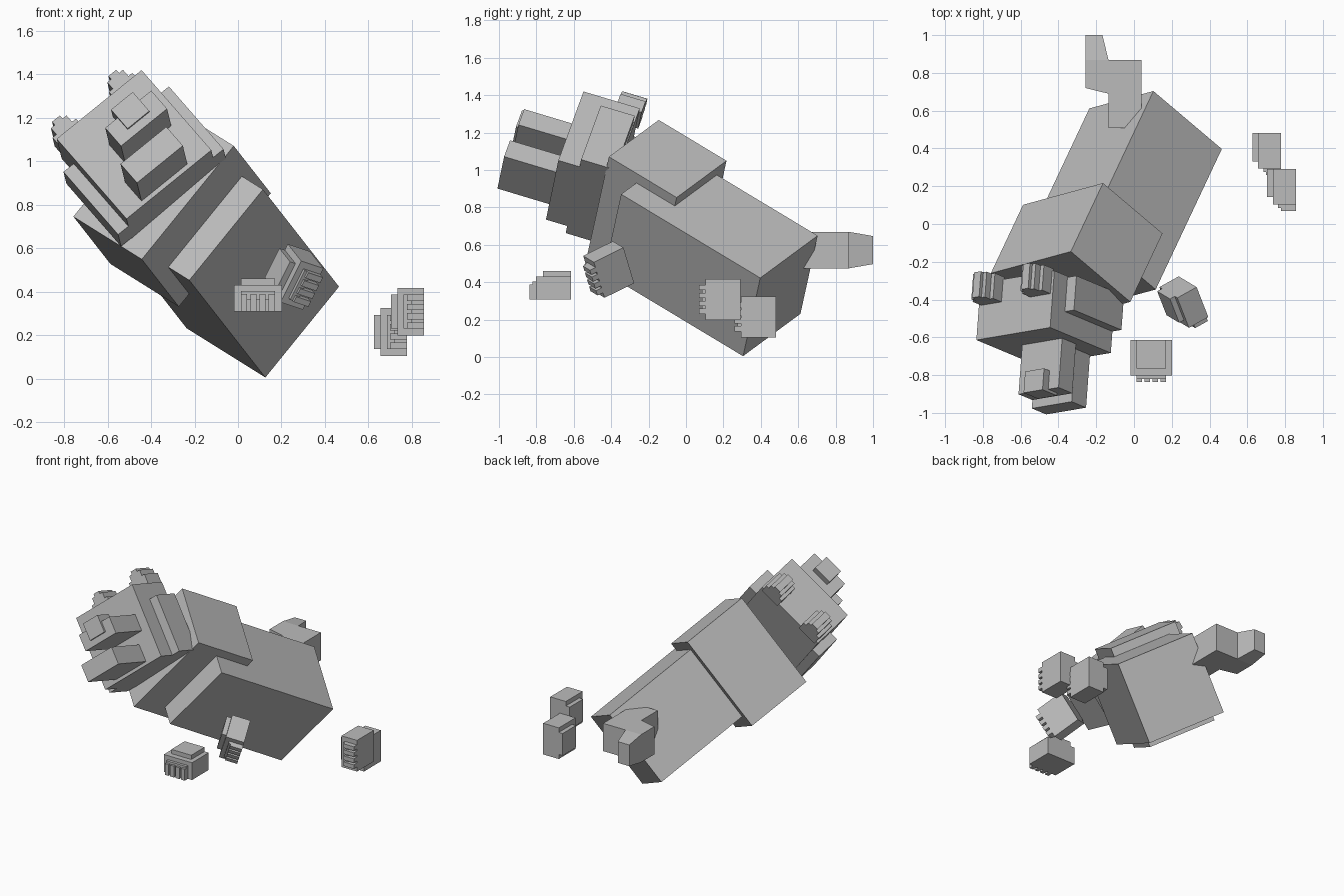
import bpy, bmesh
from mathutils import Vector as V

if "Cube" in bpy.data.objects:
    bpy.data.objects.remove(bpy.data.objects["Cube"])

grey = bpy.data.materials.new("plain grey")
grey.diffuse_color = (0.5, 0.5, 0.5, 1)
grey.use_nodes = True
grey.node_tree.nodes["Principled BSDF"].inputs["Base Color"].default_value = grey.diffuse_color


def add_block(bm, o, a, b, c):
    """Box from one corner and three edge vectors."""
    vs = [bm.verts.new(o + a * i + b * j + c * k)
          for i in (0, 1) for j in (0, 1) for k in (0, 1)]
    for f in ((0, 1, 3, 2), (4, 6, 7, 5), (0, 4, 5, 1),
              (2, 3, 7, 6), (0, 2, 6, 4), (1, 5, 7, 3)):
        bm.faces.new([vs[i] for i in f])


def finish(name, bm):
    bmesh.ops.recalc_face_normals(bm, faces=bm.faces)
    me = bpy.data.meshes.new(name)
    bm.to_mesh(me)
    bm.free()
    me.materials.append(grey)
    bpy.context.collection.objects.link(bpy.data.objects.new(name, me))


def blocks(name, origin, axes, ranges):
    """One object made of boxes given as ranges along three axes."""
    bm = bmesh.new()
    x, y, z = axes
    for (x0, x1), (y0, y1), (z0, z1) in ranges:
        add_block(bm, origin + x * x0 + y * y0 + z * z0,
                  x * (x1 - x0), y * (y1 - y0), z * (z1 - z0))
    finish(name, bm)


def frame(first, second):
    """Orthonormal axes from two nearly perpendicular directions."""
    a = first.normalized()
    b = (second - a * second.dot(a)).normalized()
    return a, b, a.cross(b)


# body and shoulders share tilted axes: side, up, forward
side, up, fwd = frame(V((-.339, -.092, -.418)), V((-.362, .307, .227)))
if fwd.y > 0:
    fwd = -fwd
blocks("body", V((.465, .397, .423)), (side, up, fwd),
       [((0, .546), (0, .526), (0, .936))])
blocks("shoulders", V((.151, -.05, .853)), (side, up, fwd),
       [((0, .682), (0, .457), (0, .456))])

# head axes: left, down, back, from its upper front corner
left, down, back = frame(V((-.39, -.066, -.316)), V((.32, -.135, -.37)))
if back.y < 0:
    back = -back
head_axes = (left, down, back)
corner = V((-.444, -.548, 1.42))
for name, size in {
    "head": ((0, .507), (0, .507), (0, .315)),
    "cheek_ruff": ((-.062, .568), (.11, .507), (.119, .309)),
    "snout": ((.066, .341), (.181, .296), (-.273, .01)),
    "nose": ((.137, .267), (.135, .255), (-.288, -.17)),
    "lower_jaw": ((.126, .4), (.366, .486), (-.292, .01)),
}.items():
    blocks(name, corner, head_axes, [size])

# ears: a row of slats forming a rounded outline
heights = (.07, .11, .13, .13, .11, .07)
for name, start in (("right_ear", .015), ("left_ear", .352)):
    w = .14 / len(heights)
    blocks(name, corner, head_axes,
           [((start + i * w, start + (i + 1) * w), (-h, .01), (.19, .33))
            for i, h in enumerate(heights)])

# tail: bent outline with a tapered tip
outline = [(-.257, 1), (-.167, 1), (-.135, .868), (.04, .868), (.04, .6),
           (-.05, .508), (-.135, .508), (-.135, .69), (-.257, .72)]
bm = bmesh.new()
rings = []
for s in (-1, 1):
    rings.append([bm.verts.new((x, y, .572 + s * (.075 if y > .9 else .098)))
                  for x, y in outline])
    # split the cap where the taper starts
    extra = bm.verts.new((-.257, .868, .572 + s * .098))
    r = rings[-1]
    bm.faces.new([r[0], r[1], r[2], extra])
    bm.faces.new([extra] + r[2:])
    r.append(extra)
n = len(rings[0])
for i in range(n):
    j = (i + 1) % n
    bm.faces.new([rings[0][i], rings[0][j], rings[1][j], rings[1][i]])
finish("tail", bm)

# paws: base, raised pad on top and four toes
paw = [((-.11, .11), (-.111, .076), (-.076, .046)),
       ((-.078, .078), (-.111, .038), (.046, .076))]
for i in range(4):
    x = -.078 + i * .0425
    paw.append(((x, x + .0285), (.076, .111), (-.076, .004)))
paw.append(((-.078, .078), (.076, .095), (-.02, .018)))
X, Y, Z = V((1, 0, 0)), V((0, 1, 0)), V((0, 0, 1))
a, f, g = frame(V((.1, -.06, .2)), V((.07, -.18, -.09)))
blocks("front_left_paw", V((.092, -.726, .385)), (X, -Y, Z), paw)
blocks("front_right_paw", V((.257, -.435, .465)), (a, f, -g), paw)
blocks("rear_left_paw", V((.703, .37, .215)), (Z, -Y, -X), paw)
blocks("rear_right_paw", V((.781, .18, .308)), (Z, -Y, -X), paw)
